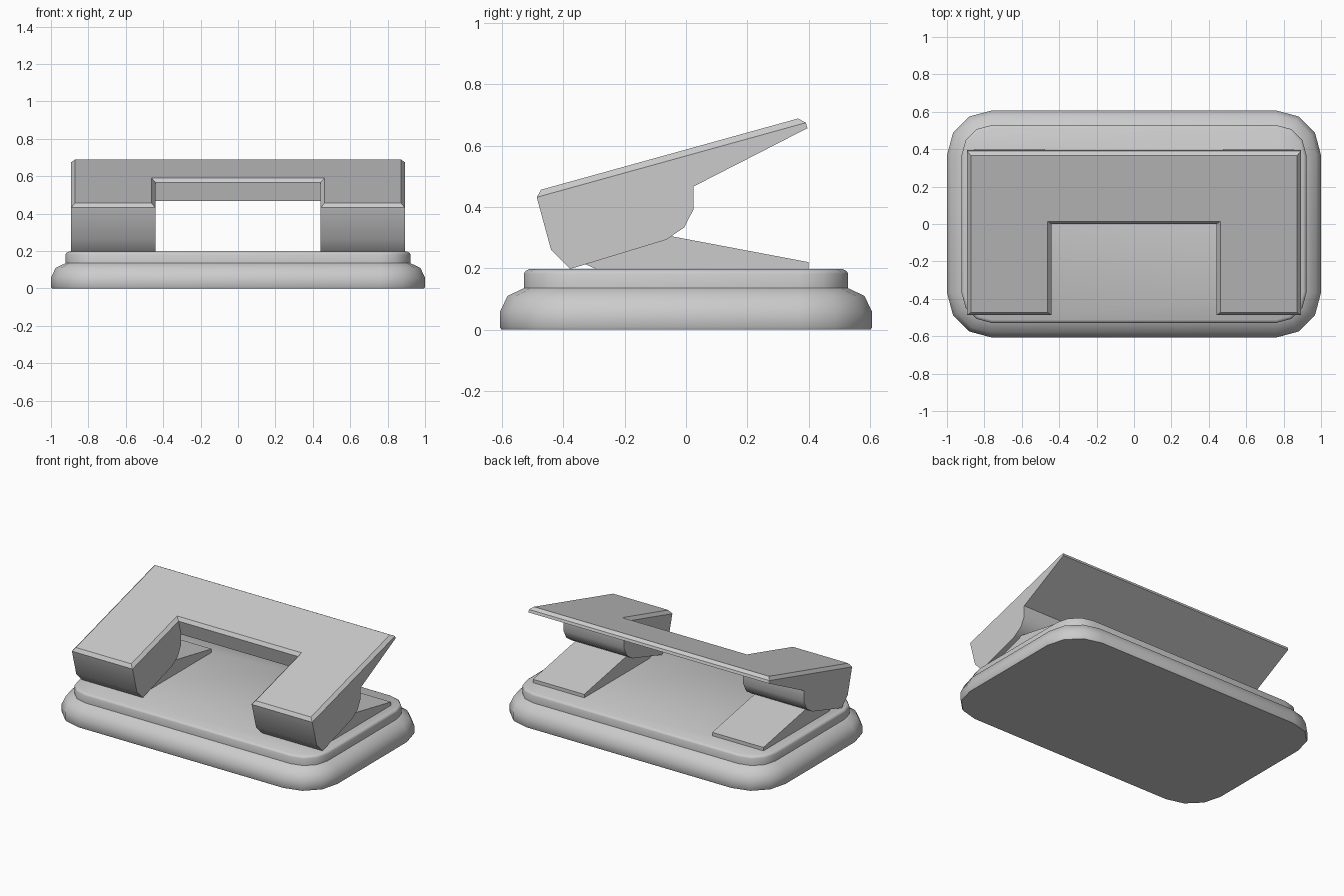
import bpy, bmesh, math
from mathutils import Vector

if "Cube" in bpy.data.objects:
    bpy.data.objects.remove(bpy.data.objects["Cube"])


def add_object(name, bm, angle=None):
    bmesh.ops.recalc_face_normals(bm, faces=bm.faces)
    me = bpy.data.meshes.new(name)
    bm.to_mesh(me)
    bm.free()
    ob = bpy.data.objects.new(name, me)
    bpy.context.collection.objects.link(ob)
    if angle:
        smooth(ob, angle)
    return ob


def smooth(ob, angle):
    bpy.ops.object.select_all(action='DESELECT')
    ob.select_set(True)
    bpy.context.view_layer.objects.active = ob
    bpy.ops.object.shade_smooth_by_angle(angle=math.radians(angle))


def prism(name, profile, x0, x1, angle=None):
    """Extrude a (y, z) profile along x."""
    bm = bmesh.new()
    a = [bm.verts.new((x0, y, z)) for y, z in profile]
    b = [bm.verts.new((x1, y, z)) for y, z in profile]
    bm.faces.new(a)
    bm.faces.new(b[::-1])
    n = len(a)
    for i in range(n):
        j = (i + 1) % n
        bm.faces.new((a[i], a[j], b[j], b[i]))
    return add_object(name, bm, angle)


# Stepped base: rounded rectangle rings lofted through (inset, height)
def ring(bm, inset, z):
    r = 0.24 - inset
    verts = []
    for k, (sx, sy) in enumerate([(1, 1), (-1, 1), (-1, -1), (1, -1)]):
        for s in range(4):
            t = math.radians(90 * k + 30 * s)
            verts.append(bm.verts.new((sx * 0.76 + r * math.cos(t),
                                       sy * 0.367 + r * math.sin(t), z)))
    return verts


bm = bmesh.new()
steps = [(0.005, 0), (0, 0.008), (0, 0.058), (0.025, 0.11), (0.078, 0.135),
         (0.078, 0.182), (0.082, 0.19), (0.095, 0.197)]
rings = [ring(bm, d, z) for d, z in steps]
for lo, hi in zip(rings, rings[1:]):
    for i in range(len(lo)):
        j = (i + 1) % len(lo)
        bm.faces.new((lo[i], lo[j], hi[j], hi[i]))
bm.faces.new(rings[0])
bm.faces.new(rings[-1])
add_object("stepped_base", bm, 42)

# Sloped pads under the arms
pad = [(-0.275, 0.19), (0.4, 0.19), (0.4, 0.22), (-0.05, 0.305), (-0.33, 0.214)]
for side, x in (("left", -0.665), ("right", 0.665)):
    prism(side + "_pad", pad, x - 0.19, x + 0.19)

# Tilted U-shaped bracket: full-width profile with the front middle cut away
body = [(-0.492, 0.451), (-0.44, 0.26), (-0.377, 0.198), (-0.065, 0.293),
        (-0.006, 0.333), (0.025, 0.393), (0.025, 0.467), (0.396, 0.657),
        (0.385, 0.694)]
bracket = prism("tilted_bracket", body, -0.892, 0.892)
notch = [(0.13, 0.10), (-0.055, 0.768), (-0.8, 0.768), (-0.8, 0.10)]
cutter = prism("notch_cutter", notch, -0.442, 0.442)
cutter.hide_render = True
mod = bracket.modifiers.new("notch", 'BOOLEAN')
mod.object = cutter
mod.solver = 'EXACT'
bpy.context.view_layer.objects.active = bracket
bpy.ops.object.modifier_apply(modifier=mod.name)
bpy.data.objects.remove(cutter)

# Chamfer around the bracket's top face
up = Vector((0, -0.267, 0.964))
bm = bmesh.new()
bm.from_mesh(bracket.data)
bm.normal_update()
rim = [e for e in bm.edges
       if sum(f.normal.dot(up) > 0.98 for f in e.link_faces) == 1]
bmesh.ops.bevel(bm, geom=rim, offset=0.02, segments=1, affect='EDGES')
bm.to_mesh(bracket.data)
bm.free()
smooth(bracket, 32)
